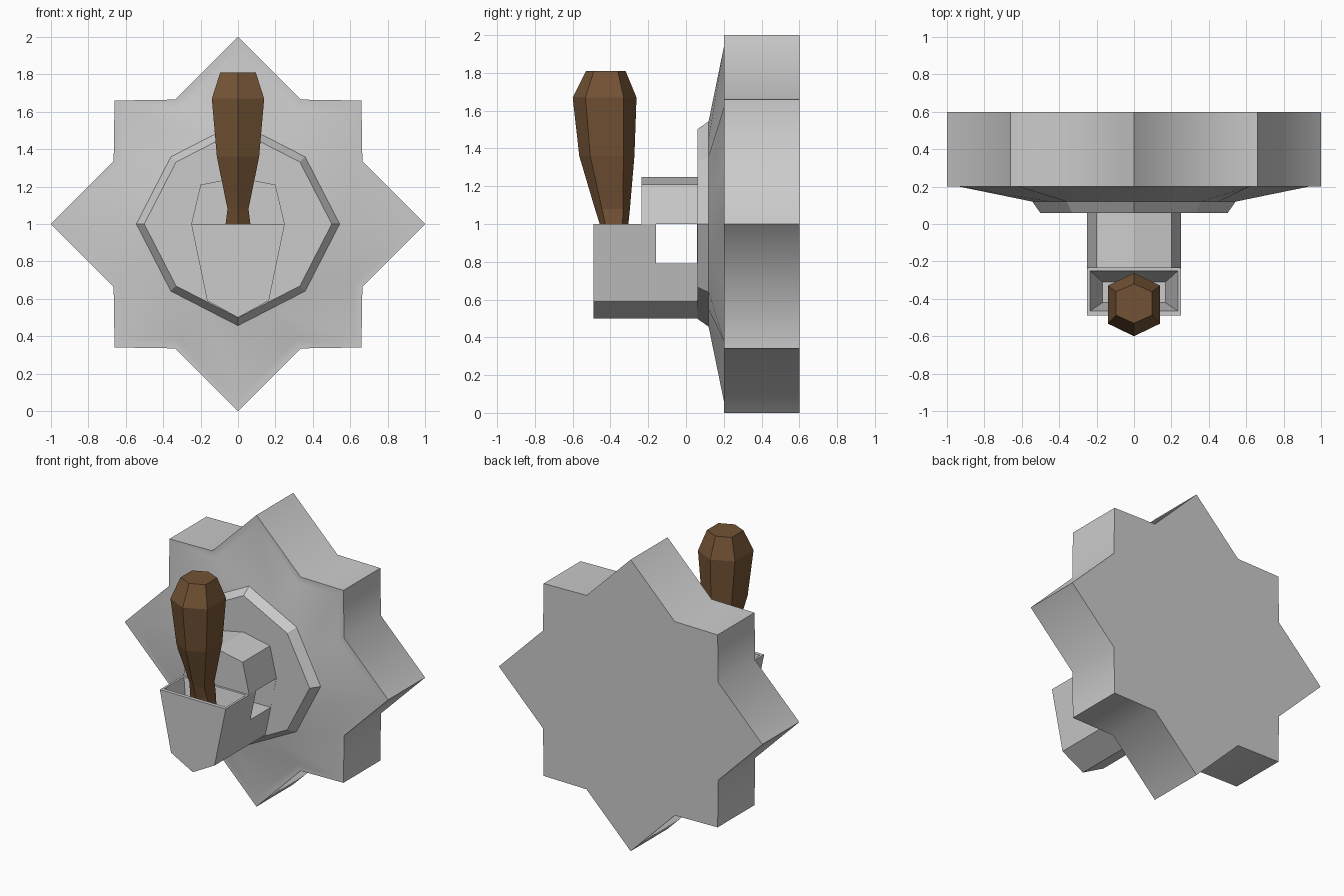
import bpy, bmesh, math

if "Cube" in bpy.data.objects:
    bpy.data.objects.remove(bpy.data.objects["Cube"])


def loft(name, rings, smooth=None, mat=None):
    """Skin a list of equal-length point rings and cap both ends."""
    bm = bmesh.new()
    vs = [[bm.verts.new(p) for p in r] for r in rings]
    n = len(rings[0])
    for a, b in zip(vs, vs[1:]):
        for i in range(n):
            j = (i + 1) % n
            bm.faces.new((a[i], a[j], b[j], b[i]))
    bm.faces.new(vs[0][::-1])
    bm.faces.new(vs[-1])
    bmesh.ops.recalc_face_normals(bm, faces=bm.faces)
    me = bpy.data.meshes.new(name)
    bm.to_mesh(me)
    bm.free()
    ob = bpy.data.objects.new(name, me)
    bpy.context.collection.objects.link(ob)
    if mat:
        me.materials.append(mat)
    if smooth:
        bpy.ops.object.select_all(action='DESELECT')
        ob.select_set(True)
        bpy.context.view_layer.objects.active = ob
        bpy.ops.object.shade_smooth_by_angle(angle=math.radians(smooth))
    return ob


def at_y(profile, y, s=1.0):
    """Place an (x, z) profile, scaled about the hub, at depth y."""
    return [(x * s, y, 1 + z * s) for x, z in profile]


def four_way(points):
    """Repeat a quarter profile four times around the hub."""
    out = []
    for k in range(4):
        for x, z in points:
            for _ in range(k):
                x, z = z, -x
            out.append((x, z))
    return out


def cut(ob, cutter):
    cutter.hide_render = True
    cutter.hide_set(True)
    m = ob.modifiers.new("cut", 'BOOLEAN')
    m.operation = 'DIFFERENCE'
    m.solver = 'EXACT'
    m.object = cutter


def box_ring(x, y0, y1, z):
    return [(-x, y0, z), (x, y0, z), (x, y1, z), (-x, y1, z)]


# Eight-pointed star plate with a shallow raised front
star = four_way([(0, 1), (.335, .665), (.66, .66), (.665, .335)])
octagon = four_way([(0, .545), (.18, .4525), (.36, .36), (.4525, .18)])
loft("star_plate", [at_y(star, .6), at_y(star, .2), at_y(star, .2, .935),
                    at_y(octagon, .12)], smooth=50)

# Chamfered octagonal hub
hub = four_way([(0, .545), (.36, .36)])
loft("hub_plate", [at_y(hub, .122), at_y(hub, .06, .92)])

# Upper half of the lever mount
upper = [(-.25, 0), (-.2, .21), (0, .25), (.2, .21), (.25, 0)]
loft("upper_mount", [at_y(upper, .065), at_y(upper, -.235)])

# Lower half of the mount, with a side slot and a tapered lever pocket
lower = [(-.25, 0), (.25, 0), (.165, -.41), (0, -.5), (-.165, -.41)]
socket = loft("lower_mount", [at_y(lower, .065), at_y(lower, -.49)])
cut(socket, loft("slot_cutter", [box_ring(.4, -.16, .059, .79),
                                 box_ring(.4, -.16, .059, 1.1)]))
cut(socket, loft("pocket_cutter", [box_ring(.168, -.42, -.31, .7),
                                   box_ring(.235, -.465, -.25, 1.0),
                                   box_ring(.235, -.465, -.25, 1.1)]))

# Wooden six-sided lever: (height, half width, front y, back y)
wood = bpy.data.materials.new("wood")
wood.diffuse_color = (.17, .085, .035, 1)
wood.use_nodes = True
wood.node_tree.nodes["Principled BSDF"].inputs["Base Color"].default_value = wood.diffuse_color
sections = [(.71, .085, -.43, -.31), (1.0, .066, -.457, -.305),
            (1.08, .056, -.482, -.297), (1.36, .113, -.565, -.273),
            (1.67, .14, -.6, -.262), (1.81, .095, -.53, -.32)]
rings = []
for z, w, f, b in sections:
    c, r = (f + b) / 2, (b - f) / 2
    q = r * .6
    rings.append([(0, f, z), (w, c - q, z), (w, c + q, z),
                  (0, b, z), (-w, c + q, z), (-w, c - q, z)])
loft("lever", rings, mat=wood)
